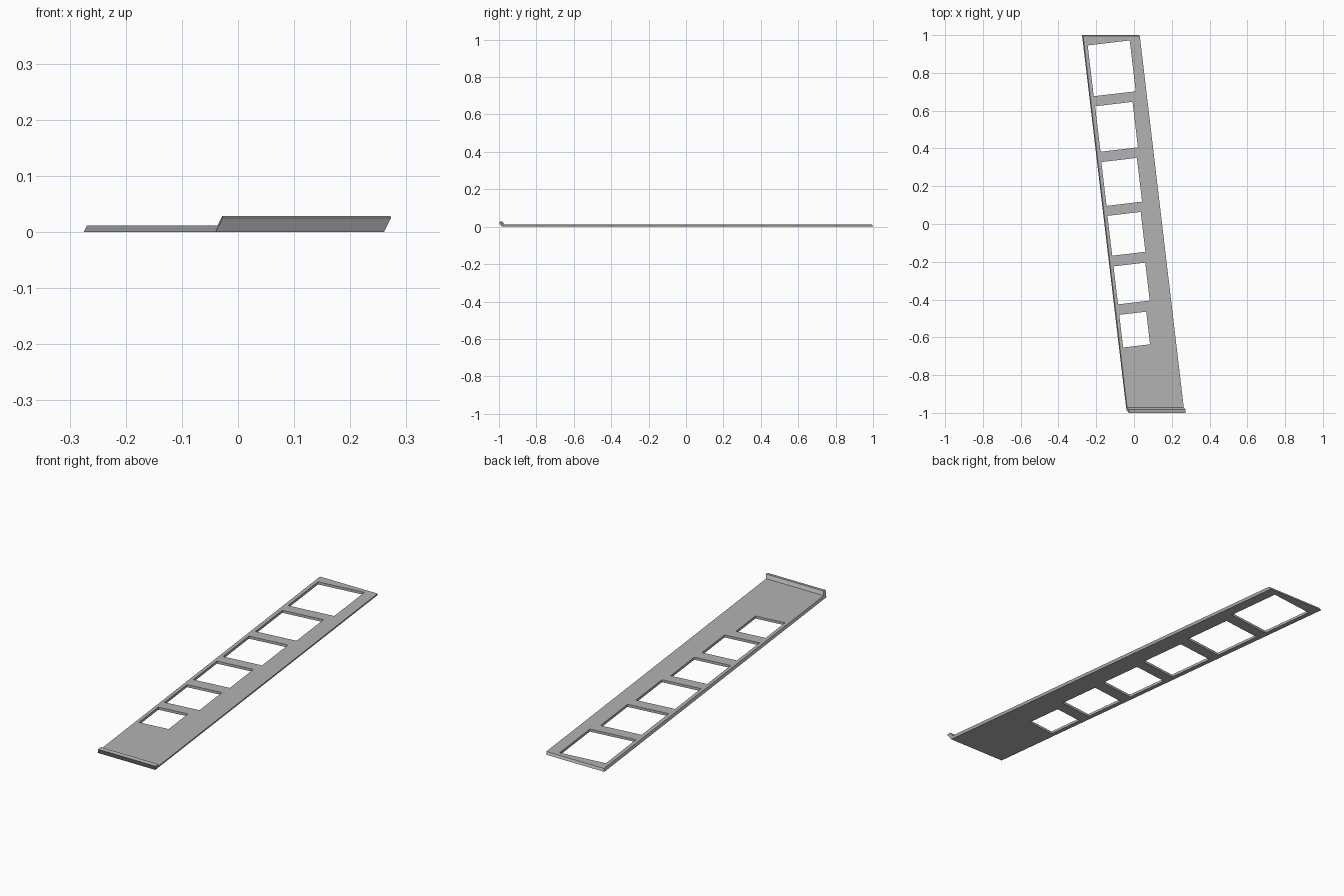
import bpy, bmesh, math
from mathutils import Matrix

if "Cube" in bpy.data.objects:
    bpy.data.objects.remove(bpy.data.objects["Cube"])

WIDTH = 0.30            # panel width along x
SLANT = -0.1183         # sideways drift of the panel along y
LEAN = 0.5              # edge lean with height
ANGLE = math.atan(-SLANT)

grey = bpy.data.materials.new("grey")
grey.diffuse_color = (0.45, 0.45, 0.45, 1)
grey.use_nodes = True
grey.node_tree.nodes["Principled BSDF"].inputs["Base Color"].default_value = grey.diffuse_color


def new_object(name, bm):
    bmesh.ops.recalc_face_normals(bm, faces=bm.faces[:])
    mesh = bpy.data.meshes.new(name)
    bm.to_mesh(mesh)
    bm.free()
    mesh.materials.append(grey)
    obj = bpy.data.objects.new(name, mesh)
    bpy.context.collection.objects.link(obj)
    return obj


# Panel: (y, z) profile with an upturned front lip, swept across x
profile = [(1.0, 0), (0.994, 0.012), (-0.972, 0.012),
           (-0.981, 0.0285), (-1.0, 0.0255), (-0.986, 0)]


def left_x(y, z):
    return -0.275 + SLANT * (y + LEAN * z - 1) + LEAN * z


bm = bmesh.new()
left = [bm.verts.new((left_x(y, z), y, z)) for y, z in profile]
right = [bm.verts.new((left_x(y, z) + WIDTH, y, z)) for y, z in profile]
bm.faces.new(left)
bm.faces.new(right[::-1])
for i in range(len(profile)):
    j = (i + 1) % len(profile)
    bm.faces.new((left[i], right[i], right[j], left[j]))
panel = new_object("slotted_panel", bm)

# Window openings: centre x, centre y, width, length
openings = [(-0.118, 0.824, 0.224, 0.271),
            (-0.0925, 0.5145, 0.1995, 0.2425),
            (-0.065, 0.223, 0.1895, 0.2335),
            (-0.040, -0.052, 0.177, 0.2125),
            (-0.0125, -0.315, 0.169, 0.2025),
            (0.0035, -0.559, 0.1435, 0.174)]
bm = bmesh.new()
for x, y, w, l in openings:
    bmesh.ops.create_cube(bm, size=1, matrix=Matrix.Translation((x, y, 0))
                          @ Matrix.Rotation(ANGLE, 4, 'Z')
                          @ Matrix.Diagonal((w, l, 0.1, 1)))
cutter = new_object("opening_cutter", bm)
cutter.hide_render = True

# Cut the openings and drop the helper
cut = panel.modifiers.new("openings", 'BOOLEAN')
cut.operation = 'DIFFERENCE'
cut.solver = 'EXACT'
cut.object = cutter
bpy.context.view_layer.objects.active = panel
panel.select_set(True)
bpy.ops.object.modifier_apply(modifier=cut.name)
bpy.data.objects.remove(cutter)
